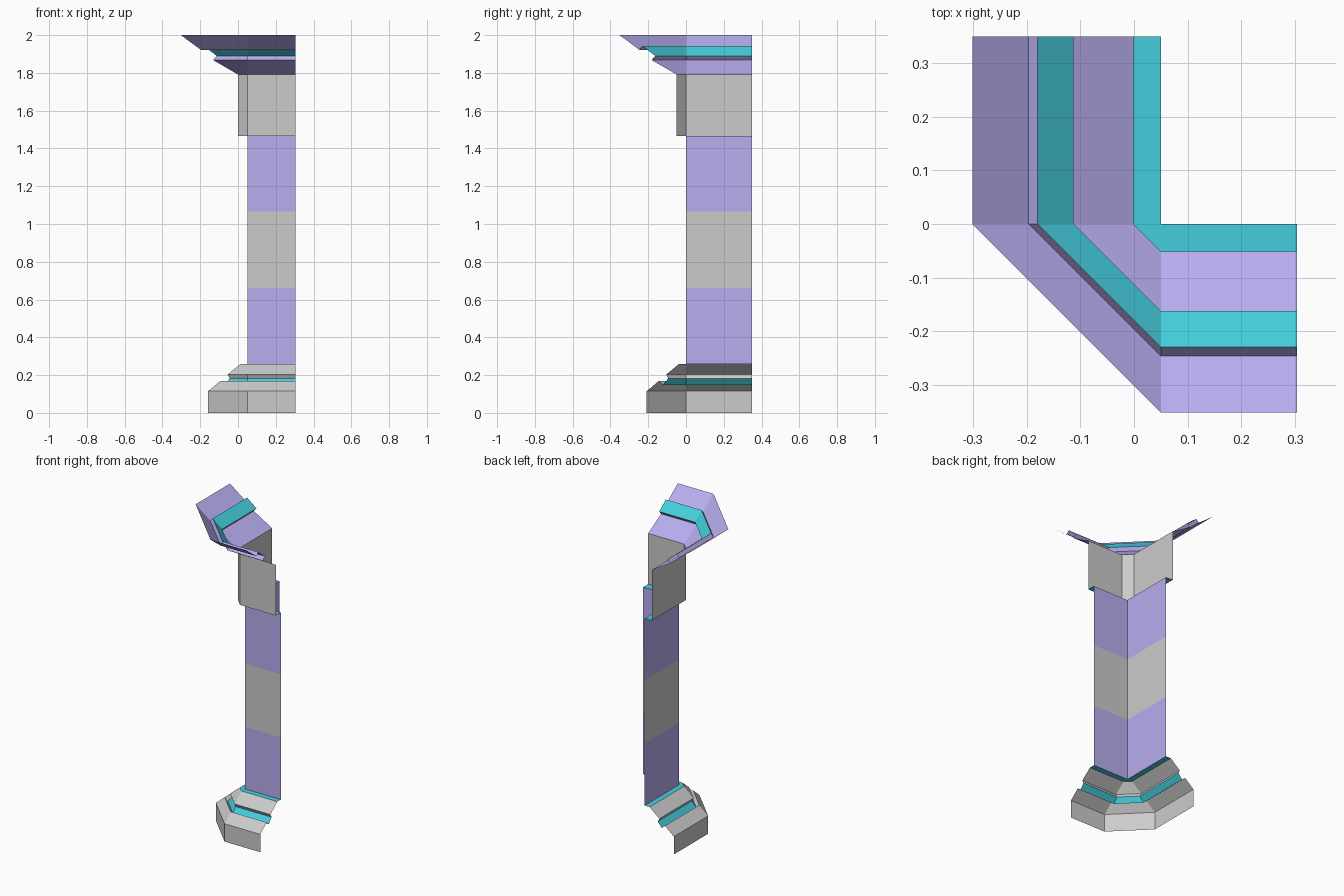
import bpy, bmesh

if "Cube" in bpy.data.objects:
    bpy.data.objects.remove(bpy.data.objects["Cube"])

CORNER_X, END_X, END_Y = 0.05, 0.305, 0.35


def material(name, colour):
    m = bpy.data.materials.new(name)
    m.diffuse_color = (*colour, 1)
    m.use_nodes = True
    m.node_tree.nodes["Principled BSDF"].inputs["Base Color"].default_value = m.diffuse_color
    return m


PURPLE = material("purple", (0.48, 0.42, 0.87))
TEAL = material("teal", (0.06, 0.62, 0.73))


def ring(d):
    """Plan of the corner, pushed outward by d with a chamfered edge."""
    return [(END_X, -d), (CORNER_X, -d), (CORNER_X - d, 0), (CORNER_X - d, END_Y)]


def sweep(name, profile, mat=None):
    """Open sheet: (offset, height) profile swept round the corner."""
    bm = bmesh.new()
    rows = [[bm.verts.new((x, y, z)) for x, y in ring(d)] for d, z in profile]
    for low, high in zip(rows, rows[1:]):
        for i in range(3):
            bm.faces.new((low[i], high[i], high[i + 1], low[i + 1]))
    # Collapse the chamfer where the offset is zero
    bmesh.ops.remove_doubles(bm, verts=bm.verts, dist=1e-5)
    bmesh.ops.dissolve_degenerate(bm, edges=bm.edges, dist=1e-5)
    mesh = bpy.data.meshes.new(name)
    bm.to_mesh(mesh)
    bm.free()
    if mat:
        mesh.materials.append(mat)
    obj = bpy.data.objects.new(name, mesh)
    bpy.context.collection.objects.link(obj)


# Base: plinth, recessed band, upper moulding and ledge
sweep("base_plinth", [(0.208, 0), (0.208, 0.115), (0.145, 0.168), (0.122, 0.148)])
sweep("base_band", [(0.122, 0.148), (0.094, 0.182)], TEAL)
sweep("base_moulding", [(0.094, 0.182), (0.105, 0.203), (0.036, 0.26)])
sweep("base_ledge", [(0.036, 0.26), (0, 0.26)], TEAL)

# Shaft: three stacked bands
sweep("shaft_lower", [(0, 0.26), (0, 0.66)], PURPLE)
sweep("shaft_middle", [(0, 0.66), (0, 1.066)])
sweep("shaft_upper", [(0, 1.066), (0, 1.465)], PURPLE)

# Capital: ledge, block and flaring cornice
sweep("capital_ledge", [(0, 1.465), (0.051, 1.465)], TEAL)
sweep("capital_block", [(0.051, 1.465), (0.051, 1.792)])
sweep("cornice_lower", [(0.051, 1.792), (0.182, 1.868), (0.163, 1.89)], PURPLE)
sweep("cornice_band", [(0.163, 1.89), (0.23, 1.942)], TEAL)
sweep("cornice_upper", [(0.23, 1.942), (0.247, 1.922), (0.352, 2.0)], PURPLE)
